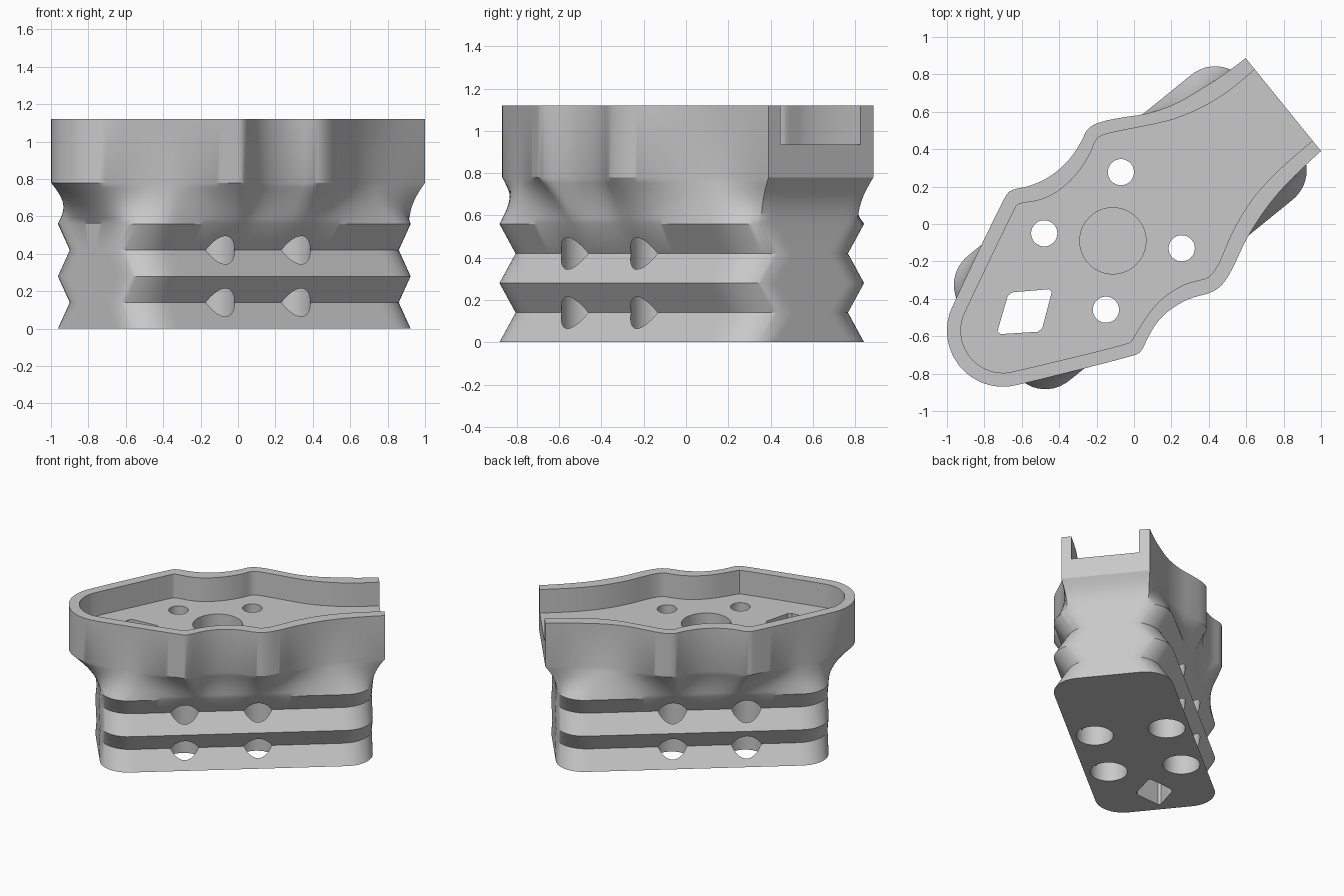
import bpy, bmesh, math
from mathutils import Vector

if "Cube" in bpy.data.objects:
    bpy.data.objects.remove(bpy.data.objects["Cube"])

TURN = math.radians(39)                       # long axis of the grip block
U = Vector((math.cos(TURN), math.sin(TURN)))
V = Vector((-U.y, U.x))
MID = Vector((-0.02, -0.02))
LEN, WIDE, WIDE_R = 0.97, 0.43, 0.20          # block half sizes and corner radius
SLIM, SLIM_R = 0.345, 0.225                   # the same at the groove bottoms

grey = bpy.data.materials.new("plain grey")
grey.diffuse_color = (0.58, 0.58, 0.58, 1)
grey.use_nodes = True
grey.node_tree.nodes["Principled BSDF"].inputs["Base Color"].default_value = grey.diffuse_color


def arc(cx, cy, r, a0, a1, n):
    """Points on a circular arc, angles in degrees."""
    return [(cx + r * math.cos(math.radians(a0 + (a1 - a0) * i / n)),
             cy + r * math.sin(math.radians(a0 + (a1 - a0) * i / n))) for i in range(n + 1)]


def soften(pts, rounds=2):
    """Corner cutting on an open path; both ends stay put."""
    pts = [Vector(p) for p in pts]
    for _ in range(rounds):
        out = [pts[0]]
        for a, b in zip(pts, pts[1:]):
            out += [a.lerp(b, 0.25), a.lerp(b, 0.75)]
        pts = out + [pts[-1]]
    return pts


def rounded_block(half_len, half_wid, r):
    """Rounded rectangle turned to the long axis."""
    pts = []
    for i, (su, sv) in enumerate(((1, 1), (-1, 1), (-1, -1), (1, -1))):
        pts += arc(su * (half_len - r), sv * (half_wid - r), r, 90 * i, 90 * i + 90, 24)
    return [MID + U * u + V * v for u, v in pts]


def to_slim(p):
    """Matching point on the groove section for a point on the wide section."""
    u, v = (p - MID).dot(U), (p - MID).dot(V)
    lu, lv = LEN - WIDE_R, WIDE - WIDE_R
    cu, cv = max(-lu, min(lu, u)), max(-lv, min(lv, v))
    k = SLIM_R / WIDE_R
    return (MID + U * (cu * (LEN - SLIM_R) / lu + (u - cu) * k)
            + V * (cv * (SLIM - SLIM_R) / lv + (v - cv) * k))


def cast(poly, ang):
    """Outermost crossing of a ray from the middle with a closed outline."""
    d = Vector((math.cos(ang), math.sin(ang)))
    best = 0
    for p, q in zip(poly, poly[1:] + poly[:1]):
        e, w = q - p, p - MID
        den = d.x * e.y - d.y * e.x
        if abs(den) < 1e-12:
            continue
        t = (w.x * e.y - w.y * e.x) / den
        s = (w.x * d.y - w.y * d.x) / den
        if -1e-6 <= s <= 1 + 1e-6:
            best = max(best, t)
    return MID + d * best


def loft(name, rings):
    """Closed solid from (z, points) rings of equal length."""
    bm = bmesh.new()
    loops = [[bm.verts.new((p[0], p[1], z)) for p in pts] for z, pts in rings]
    n = len(loops[0])
    for lo, hi in zip(loops, loops[1:]):
        for i in range(n):
            j = (i + 1) % n
            bm.faces.new((lo[i], lo[j], hi[j], hi[i]))
    bm.faces.new(loops[0][::-1])
    bm.faces.new(loops[-1])
    bmesh.ops.recalc_face_normals(bm, faces=bm.faces)
    me = bpy.data.meshes.new(name)
    bm.to_mesh(me)
    bm.free()
    me.materials.append(grey)
    ob = bpy.data.objects.new(name, me)
    bpy.context.collection.objects.link(ob)
    return ob


# Tray outline, open at the far end
outer = soften([(0.597, 0.887), (0.47, 0.79), (0.34, 0.71), (0.24, 0.65), (0.14, 0.61),
                (0.05, 0.585), (-0.05, 0.572), (-0.17, 0.55), (-0.25, 0.515), (-0.28, 0.44),
                (-0.35, 0.335), (-0.45, 0.25), (-0.56, 0.2), (-0.66, 0.185), (-0.695, 0.14)]
               + arc(-0.70, -0.57, 0.302, 155, 283.5, 10)
               + [(0.0, -0.705), (0.04, -0.685), (0.065, -0.625), (0.12, -0.525), (0.2, -0.45),
                  (0.3, -0.395), (0.42, -0.367), (0.48, -0.32), (0.535, -0.225), (0.585, -0.11),
                  (0.66, 0.02), (0.76, 0.155), (0.88, 0.28), (1.0, 0.39)])

# Tray pocket, running out past the open end
inner = soften([(0.642, 0.823), (0.51, 0.71), (0.38, 0.63), (0.27, 0.58), (0.165, 0.545),
                (-0.05, 0.503), (-0.16, 0.48), (-0.205, 0.455), (-0.23, 0.38), (-0.30, 0.27),
                (-0.40, 0.175), (-0.50, 0.125), (-0.62, 0.11), (-0.637, 0.085)]
               + arc(-0.70, -0.57, 0.227, 155, 283.5, 10)
               + [(-0.025, -0.64), (-0.01, -0.62), (0.05, -0.52), (0.10, -0.45), (0.165, -0.385),
                  (0.25, -0.33), (0.33, -0.303), (0.395, -0.292), (0.44, -0.24), (0.48, -0.15),
                  (0.53, -0.03), (0.62, 0.12), (0.70, 0.215), (0.80, 0.315), (0.952, 0.444)])
inner = [inner[0] + U * 0.3] + inner + [inner[-1] + U * 0.3]

# Shared ray angles keep all rings in step and hit the two end corners exactly
STEPS = 240
angles = [2 * math.pi * i / STEPS for i in range(STEPS)]
for corner in (outer[0], outer[-1]):
    d = corner - MID
    a = math.atan2(d.y, d.x) % (2 * math.pi)
    k = min(range(STEPS), key=lambda i: abs(angles[i] - a))
    angles[k] = a
block = rounded_block(LEN, WIDE, WIDE_R)
wide = [cast(block, a) for a in angles]
slim = [to_slim(p) for p in wide]
rim = [cast(outer, a) for a in angles]

# Grooved block flaring, with a slight pinch, into the tray
flare = []
for i in range(1, 8):
    t = i / 8
    pinch = 1 - 0.02 * math.sin(math.pi * t)
    flare.append((0.56 + 0.22 * t, [MID + (p.lerp(q, t) - MID) * pinch for p, q in zip(wide, rim)]))
body = loft("grooved_mount", [(0, wide), (0.14, slim), (0.28, wide), (0.42, slim), (0.56, wide)]
            + flare + [(0.78, rim), (1.12, rim)])

# Cutters: tray, bolt holes with wide bores from below, round pocket, square passage
cutters = [loft("tray_cutter", [(0.935, inner), (1.4, inner)])]
for x, y in ((-0.48, -0.05), (-0.07, 0.277), (0.255, -0.13), (-0.15, -0.458)):
    for name, r, z0, z1 in (("bolt_hole_cutter", 0.07, 0.5, 1.3), ("bolt_bore_cutter", 0.132, -0.2, 0.75)):
        ring = arc(x, y, r, 0, 360, 48)[:-1]
        cutters.append(loft(name, [(z0, ring), (z1, ring)]))
ring = arc(-0.113, -0.09, 0.177, 0, 360, 64)[:-1]
cutters.append(loft("round_pocket_cutter", [(0.74, ring), (1.3, ring)]))
quad = [Vector(p) for p in ((-0.67, -0.367), (-0.435, -0.347), (-0.495, -0.575), (-0.735, -0.59))]
ring = []
for i, p in enumerate(quad):
    ring += [p.lerp(quad[i - 1], 0.08), p.lerp(quad[(i + 1) % 4], 0.08)]
cutters.append(loft("square_passage_cutter", [(-0.2, ring), (1.3, ring)]))

bpy.context.view_layer.objects.active = body
for c in cutters:
    mod = body.modifiers.new(c.name, 'BOOLEAN')
    mod.operation = 'DIFFERENCE'
    mod.solver = 'EXACT'
    mod.object = c
    bpy.ops.object.modifier_apply(modifier=mod.name)
    bpy.data.objects.remove(c)

bpy.ops.object.select_all(action='DESELECT')
body.select_set(True)
bpy.ops.object.shade_smooth_by_angle(angle=math.radians(30))
